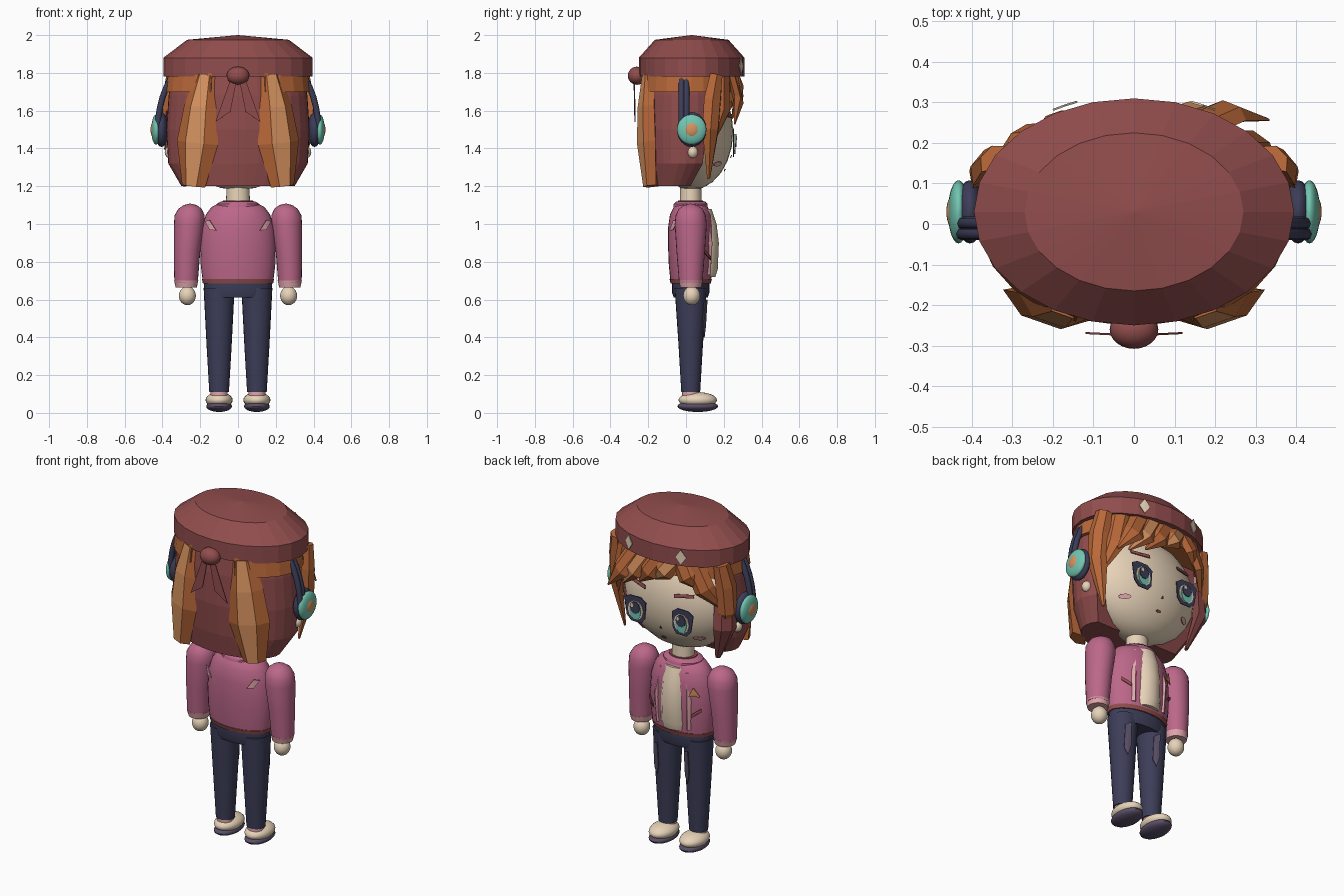
import bpy, bmesh, math
from mathutils import Vector

if "Cube" in bpy.data.objects:
    bpy.data.objects.remove(bpy.data.objects["Cube"])


def material(name, hexa):
    m = bpy.data.materials.new(name)
    rgb = [(int(hexa[i:i + 2], 16) / 255) ** 2.2 for i in (0, 2, 4)] + [1]
    m.use_nodes = True
    m.diffuse_color = rgb
    m.node_tree.nodes["Principled BSDF"].inputs["Base Color"].default_value = rgb
    return m


SKIN = material("cream", "e8d3b8")
RED = material("brick red", "904e4e")
ORANGE = material("orange hair", "b8683c")
GOLD = material("light orange", "d69260")
NAVY = material("navy", "3f4059")
TEAL = material("teal", "72c4b0")
PINK = material("jacket pink", "ba6788")
PALE = material("pale pink", "e0a5aa")
PLUM = material("plum grey", "5a5068")
Y = .025  # depth of the body's centre line


def mesh(name, verts, faces, mats, smooth=False):
    me = bpy.data.meshes.new(name)
    bm = bmesh.new()
    vs = [bm.verts.new(v) for v in verts]
    for f in faces:
        bm.faces.new([vs[i] for i in f])
    bmesh.ops.recalc_face_normals(bm, faces=bm.faces)
    bm.to_mesh(me)
    bm.free()
    ob = bpy.data.objects.new(name, me)
    bpy.context.collection.objects.link(ob)
    for m in mats:
        me.materials.append(m)
    if smooth:
        bpy.ops.object.select_all(action="DESELECT")
        ob.select_set(True)
        bpy.context.view_layer.objects.active = ob
        bpy.ops.object.shade_smooth_by_angle(angle=math.radians(45))
    return ob


def loft(name, rings, mat, n=24, arc=(0, 360), smooth=True):
    """Stacked elliptical rings (cx, cy, z, rx, ry); a partial arc is closed by its chord."""
    full = arc[1] - arc[0] == 360
    angs = [math.radians(arc[0] + (arc[1] - arc[0]) * i / (n if full else n - 1)) for i in range(n)]
    verts = [(cx + rx * math.cos(a), cy + ry * math.sin(a), z) for cx, cy, z, rx, ry in rings for a in angs]
    faces = [(k * n + i, k * n + (i + 1) % n, (k + 1) * n + (i + 1) % n, (k + 1) * n + i)
             for k in range(len(rings) - 1) for i in range(n)]
    faces += [tuple(range(n)), tuple(range(len(verts) - n, len(verts)))]
    return mesh(name, verts, faces, [mat], smooth)


def ball(name, c, r, mat, n=24):
    steps = [math.pi * (k / 12 - 0.5) for k in range(13)]
    rings = [(c[0], c[1], c[2] + r[2] * math.sin(a), r[0] * max(math.cos(a), .01), r[1] * max(math.cos(a), .01))
             for a in steps]
    return loft(name, rings, mat, n)


def lock(name, pts, mid=ORANGE, base=ORANGE, thick=.035, facing=None):
    """Tapered hair lock through (x, y, z, half width) with a separately coloured ridge."""
    verts, n = [], 5
    for k, p in enumerate(pts):
        c = Vector(p[:3])
        d = Vector(pts[min(k + 1, len(pts) - 1)][:3]) - Vector(pts[max(k - 1, 0)][:3])
        out = Vector(facing or (c.x / .15, c.y / .07, 0)).normalized()
        side = d.cross(out).normalized()
        w, t = p[3], min(thick, p[3] * .6)
        verts += [c + side * w * a + out * t * b for a, b in ((-1, 0), (-.45, 1), (.45, 1), (1, 0), (0, -1))]
    faces = [(k * n + i, k * n + (i + 1) % n, k * n + n + (i + 1) % n, k * n + n + i)
             for k in range(len(pts) - 1) for i in range(n)]
    faces += [tuple(range(n)), tuple(range(len(verts) - n, len(verts)))]
    ob = mesh(name, verts, faces, [base, mid])
    for k in range(len(pts) - 1):
        ob.data.polygons[k * n + 1].material_index = 1


def plate(name, pts, surf, mat, lift=.01):
    """Thin fan-shaped plate from an (x, z) outline laid on the surface y = surf(x, z)."""
    s = 1 if surf(*pts[0]) > 0 else -1
    c = [sum(p[i] for p in pts) / len(pts) for i in (0, 1)]
    verts = [(x, surf(x, z) + s * lift, z) for x, z in [c] + list(pts)]
    n = len(pts)
    ob = mesh(name, verts, [(0, i + 1, (i + 1) % n + 1) for i in range(n)], [mat])
    ob.modifiers.new("thickness", "SOLIDIFY").thickness = .005
    ob.modifiers["thickness"].offset = 0


def disc(cx, cz, rx, rz, n=10):
    return [(cx + rx * math.cos(i * math.tau / n), cz + rz * math.sin(i * math.tau / n)) for i in range(n)]


def bulge(x, r):
    return math.sqrt(max(.02, 1 - (x / r) ** 2))


def face_y(x, z):
    return .03 + .22 * math.sqrt(max(.02, 1 - (x / .35) ** 2 - ((z - 1.49) / .31) ** 2))


def eye_y(x, z):
    return .252


def chest_y(x, z):
    return Y + .118 * bulge(x, .2)


def back_y(x, z):
    return Y - .118 * bulge(x, .2)


# Head, neck and torso
ball("head", (0, .03, 1.49), (.35, .22, .31), SKIN, 32)
loft("neck", [(0, Y, 1.06, .065, .06), (0, Y, 1.22, .06, .055)], SKIN)
loft("jacket", [(0, Y, .705, .188, .108), (0, Y, .78, .197, .116), (0, Y, .88, .2, .12), (0, Y, .98, .192, .12),
                (0, Y, 1.05, .17, .11), (0, Y, 1.09, .14, .09), (0, Y, 1.105, .11, .075)], PINK, 32)
loft("jacket_hem", [(0, Y, .685, .186, .106), (0, Y, .708, .191, .112)], RED, 32)
loft("collar", [(0, Y, 1.08, .12, .09), (0, Y, 1.105, .115, .09), (0, Y, 1.12, .09, .075)], PINK)
loft("collar_lining", [(0, Y, 1.1, .085, .07), (0, Y, 1.124, .08, .066)], RED)
loft("shirt_panel", [(0, .08, .72, .085, .075), (0, .08, .76, .09, .088), (0, .08, .9, .09, .094),
                     (0, .08, 1.0, .085, .082), (0, .08, 1.08, .07, .055)], SKIN, 12)
loft("hips", [(0, Y, .61, .17, .09), (0, Y, .64, .18, .1), (0, Y, .69, .18, .1)], NAVY)

# Limbs, built once for each side
for s, side in ((1, "left"), (-1, "right")):
    def leg_y(x, z):
        r = .05 + .062 * (z - .11)
        return Y + r * bulge(x - s * .1, r)

    loft(side + "_lapel", [(s * .1, .1, .73, .016, .03), (s * .105, .105, .9, .018, .035),
                           (s * .085, .09, 1.06, .014, .028)], PALE, 8)
    loft(side + "_sleeve", [(s * .275, Y, .69, .062, .062), (s * .27, Y, .85, .07, .075),
                            (s * .258, Y, 1.0, .081, .085), (s * .256, Y, 1.045, .08, .08),
                            (s * .254, Y, 1.08, .062, .064), (s * .253, Y, 1.1, .035, .035),
                            (s * .253, Y, 1.108, .002, .002)], PINK)
    loft(side + "_cuff", [(s * .274, Y, .665, .056, .056), (s * .274, Y, .7, .064, .064)], PALE)
    ball(side + "_hand", (s * .268, Y + .005, .62), (.045, .045, .05), SKIN)
    loft(side + "_leg", [(s * .1, Y, .11, .052, .05), (s * .1, Y, .35, .066, .064),
                         (s * .1, Y, .66, .082, .085)], NAVY)
    px = s * .1 + .025
    plate(side + "_leg_patch", [(px - .015, .6), (px + .018, .58), (px + .018, .44), (px - .003, .4), (px - .018, .46)],
          leg_y, PLUM, .007)
    loft(side + "_sock", [(s * .1, Y, .08, .045, .045), (s * .1, Y, .125, .045, .045)], PALE)
    ball(side + "_sole", (s * .1, .062, .035), (.068, .108, .03), PLUM)
    ball(side + "_shoe", (s * .1, .062, .068), (.072, .102, .042), SKIN)

    # Jacket marks
    plate(side + "_back_slash", [(s * .175, 1.015), (s * .15, 1.02), (s * .115, .965), (s * .15, .97)],
          back_y, PALE, .014)
    plate(side + "_front_slash", [(s * .17, .865), (s * .17, .845), (s * .125, .81), (s * .125, .83)],
          chest_y, RED, .012)

    # Face features
    ex, ez = s * .15, 1.43
    plate(side + "_eye_rim", [(ex - s * .065, ez + .05), (ex - s * .03, ez + .075), (ex + s * .04, ez + .075),
                              (ex + s * .075, ez + .055), (ex + s * .06, ez - .045), (ex + s * .03, ez - .075),
                              (ex - s * .035, ez - .075), (ex - s * .058, ez - .045)], eye_y, NAVY, 0)
    plate(side + "_eye_white", disc(ex, ez - .006, .05, .056), eye_y, SKIN, .004)
    plate(side + "_iris", disc(ex, ez - .008, .037, .054), eye_y, TEAL, .008)
    plate(side + "_pupil", disc(ex, ez + .012, .032, .036), eye_y, NAVY, .012)
    plate(side + "_eye_glint", disc(ex + .015, ez + .025, .01, .013, 6), eye_y, SKIN, .016)
    plate(side + "_brow", [(ex - s * .055, 1.56), (ex + s * .05, 1.57), (ex + s * .05, 1.588),
                           (ex - s * .055, 1.58)], face_y, RED, .012)
    plate(side + "_blush", disc(s * .205, 1.318, .03, .013, 8), face_y, PALE)

    # Headphone cup and earring
    ball(side + "_cup_pad", (s * .405, .03, 1.5), (.036, .078, .092), NAVY)
    ball(side + "_cup_shell", (s * .433, .03, 1.5), (.026, .078, .08), TEAL)
    ball(side + "_cup_button", (s * .447, .03, 1.5), (.016, .04, .042), GOLD)
    ball(side + "_earring", (s * .36, .035, 1.38), (.028, .028, .032), SKIN, 12)

    # Back locks
    lock(side + "_back_lock", [(s * .165, -.19, 1.79, .06), (s * .195, -.2, 1.62, .095), (s * .215, -.2, 1.43, .115),
                               (s * .235, -.18, 1.2, .065)], GOLD, thick=.045, facing=(s * .35, -1, 0))
    lock(side + "_temple_lock", [(s * .345, .16, 1.79, .045), (s * .36, .14, 1.66, .058), (s * .365, .13, 1.5, .055),
                                 (s * (.315 if s > 0 else .345), .12, 1.24 if s > 0 else 1.42, .01)])
    # Cap gem and ribbon tail
    plate(side + "_cap_gem", [(s * .17 + a, 1.835 + b) for a, b in ((.03, 0), (0, .045), (-.03, 0), (0, -.045))],
          lambda x, z: .03 + .28 * bulge(x, .395), SKIN, .01)
    plate(side + "_ribbon_tail", [(s * .005, 1.77), (s * .045, 1.75), (s * .12, 1.54), (s * .04, 1.595)],
          lambda x, z: -.275 + abs(x) * .05, RED, 0)

plate("nose", [(-.006, 1.35), (.006, 1.35), (0, 1.365)], face_y, RED)
plate("mouth", disc(0, 1.285, .016, .007, 6), face_y, RED)
plate("chest_badge", [(-.165, .935), (-.11, .935), (-.135, .99)], chest_y, GOLD, .012)

# Hair shell, band under the cap and front strand
loft("hair_shell", [(0, -.05, 1.2, .3, .165), (0, -.01, 1.32, .37, .225), (0, 0, 1.5, .38, .25),
                    (0, 0, 1.68, .368, .245), (0, 0, 1.8, .35, .23)], RED, 22, (154, 386), False)
for name, arc in (("hair_band_left", (-68, 90)), ("hair_band_right", (90, 248))):
    loft(name, [(0, .008, 1.7, .384, .268), (0, .012, 1.8, .372, .262)], ORANGE, 12, arc, False)
lock("right_front_strand", [(-.34, .12, 1.6, .06), (-.345, .13, 1.4, .065), (-.28, .1, 1.2, .015)], RED, RED)

# Swept fringe: root x, tip x, tip height, outward flick, ridge colour
fringe = [(-.2, -.36, 1.5, 0, ORANGE), (-.14, -.25, 1.63, 0, ORANGE), (-.1, .02, 1.65, 0, GOLD),
          (-.01, .13, 1.6, 0, ORANGE), (.08, .24, 1.56, .03, GOLD), (.15, .33, 1.53, .1, ORANGE),
          (.26, .35, 1.42, 0, ORANGE)]
for i, (x0, x1, z1, flick, ridge) in enumerate(fringe):
    xm = x0 * .55 + x1 * .45

    def front(x):
        return .01 + .265 * bulge(x, .41)

    lock("fringe_lock_%d" % (i + 1), [(x0, front(x0) - .02, 1.79, .06),
                                      (xm, front(xm) + .005 + flick * .4, (1.78 + z1) / 2, .058),
                                      (x1, front(x1) - .01 + flick, z1, .006)], ridge, thick=.025)

# Soft cap with bobble
loft("cap", [(0, .03, 1.78, .395, .28), (0, .03, 1.88, .395, .28), (0, .03, 1.975, .27, .195),
             (0, .03, 2.0, .003, .003)], RED, 24, smooth=False)
ball("ribbon_bobble", (0, -.26, 1.785), (.06, .048, .048), RED)

# Headphone band: twin tubes arching under the cap
for i, y in enumerate((-.024, .002)):
    cu = bpy.data.curves.new("headband_tube", "CURVE")
    cu.dimensions = "3D"
    cu.bevel_depth = .016
    cu.bevel_resolution = 2
    sp = cu.splines.new("POLY")
    sp.points.add(24)
    for k, p in enumerate(sp.points):
        a = math.pi * k / 24
        p.co = (math.copysign(.425 * abs(math.cos(a)) ** .8, math.cos(a)), y, 1.5 + .45 * math.sin(a), 1)
    cu.materials.append(NAVY)
    bpy.context.collection.objects.link(bpy.data.objects.new("headband_tube_%d" % (i + 1), cu))
